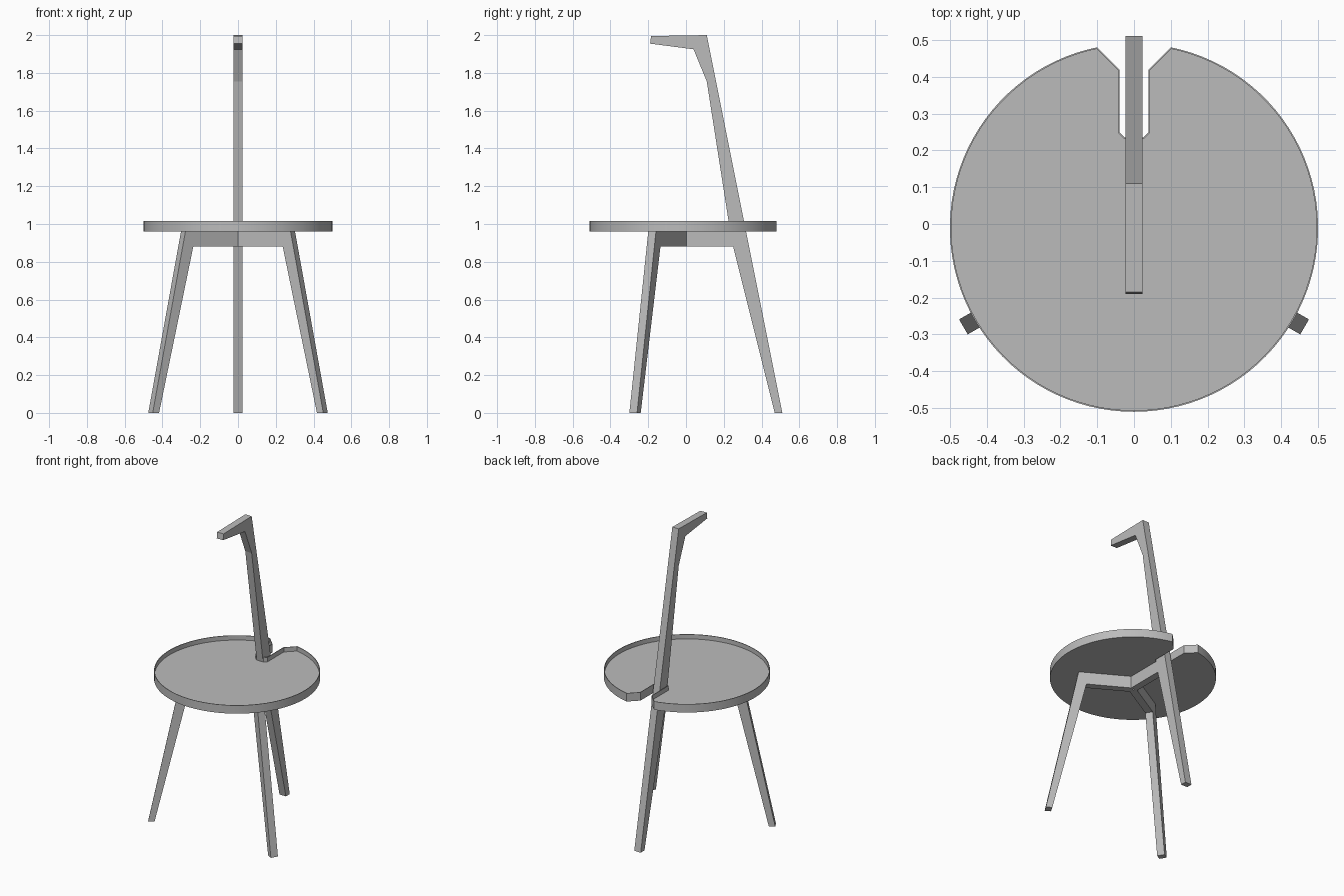
import bpy, bmesh, math
from mathutils import Vector, Matrix

cube = bpy.data.objects.get("Cube")
if cube:
    bpy.data.objects.remove(cube)

grey = bpy.data.materials.new("plain grey")
grey.use_nodes = True
colour = (0.5, 0.5, 0.5, 1)
grey.diffuse_color = colour
grey.node_tree.nodes["Principled BSDF"].inputs["Base Color"].default_value = colour

CENTRE_Y = -0.012   # where the three legs meet
HALF = 0.0235       # half thickness of the timber


def prism(bm, points, depth):
    """Extrude a closed outline along depth; returns the far cap."""
    face = bm.faces.new([bm.verts.new(p) for p in points])
    out = bmesh.ops.extrude_face_region(bm, geom=[face])["geom"]
    bmesh.ops.translate(bm, vec=depth, verts=[v for v in out if isinstance(v, bmesh.types.BMVert)])
    bmesh.ops.recalc_face_normals(bm, faces=bm.faces)
    return next(f for f in out if isinstance(f, bmesh.types.BMFace))


def finish(name, bm):
    mesh = bpy.data.meshes.new(name)
    bm.to_mesh(mesh)
    bm.free()
    mesh.materials.append(grey)
    obj = bpy.data.objects.new(name, mesh)
    bpy.context.collection.objects.link(obj)
    return obj


def leg(name, profile, turn):
    """Plank cut from a (radius, height) profile, turned about the centre."""
    bm = bmesh.new()
    prism(bm, [(-HALF, r, z) for r, z in profile], Vector((2 * HALF, 0, 0)))
    obj = finish(name, bm)
    obj.matrix_world = Matrix.Translation((0, CENTRE_Y, 0)) @ Matrix.Rotation(math.radians(turn), 4, "Z")


# Two short legs with crossbars
short = [(0.535, 0), (0.496, 0), (0.287, 0.88), (0, 0.88), (0, 0.96), (0.335, 0.96)]
leg("left_leg", short, -120)
leg("right_leg", short, 120)

# Back leg that rises through the top and ends in a hooked handle
tall = [(0.51, 0), (0.47, 0), (0.25, 0.88), (0, 0.88), (0, 0.96), (0.234, 0.96),
        (0.11, 1.755), (0.04, 1.925), (-0.19, 1.955), (-0.185, 1.995), (0.11, 2.0)]
leg("back_leg_and_handle", [(y - CENTRE_Y, z) for y, z in tall], 0)

# Round tray top with a flared slot at the back
radius, tray_y, steps = 0.5, -0.01, 96
gap = math.asin(0.1 / radius)
start, sweep = math.pi / 2 + gap, 2 * (math.pi - gap)
outline = [(radius * math.cos(start + sweep * i / steps),
            tray_y + radius * math.sin(start + sweep * i / steps)) for i in range(steps + 1)]
slot = [(0.04, 0.42), (0.04, 0.25), (0.025, 0.235)]
outline += slot + [(-x, y) for x, y in reversed(slot)]
bm = bmesh.new()
top = prism(bm, [(x, y, 0.96) for x, y in outline], Vector((0, 0, 0.055)))

# Thin raised lip around the recessed surface
bmesh.ops.inset_region(bm, faces=[top], thickness=0.004, use_even_offset=True)
floor = bmesh.ops.extrude_face_region(bm, geom=[top])["geom"]
bmesh.ops.translate(bm, vec=(0, 0, -0.03), verts=[v for v in floor if isinstance(v, bmesh.types.BMVert)])
if top.is_valid:
    bmesh.ops.delete(bm, geom=[top], context="FACES_ONLY")
bmesh.ops.recalc_face_normals(bm, faces=bm.faces)
tray = finish("tray_top", bm)

bpy.ops.object.select_all(action="DESELECT")
tray.select_set(True)
bpy.context.view_layer.objects.active = tray
bpy.ops.object.shade_smooth_by_angle(angle=math.radians(25))
